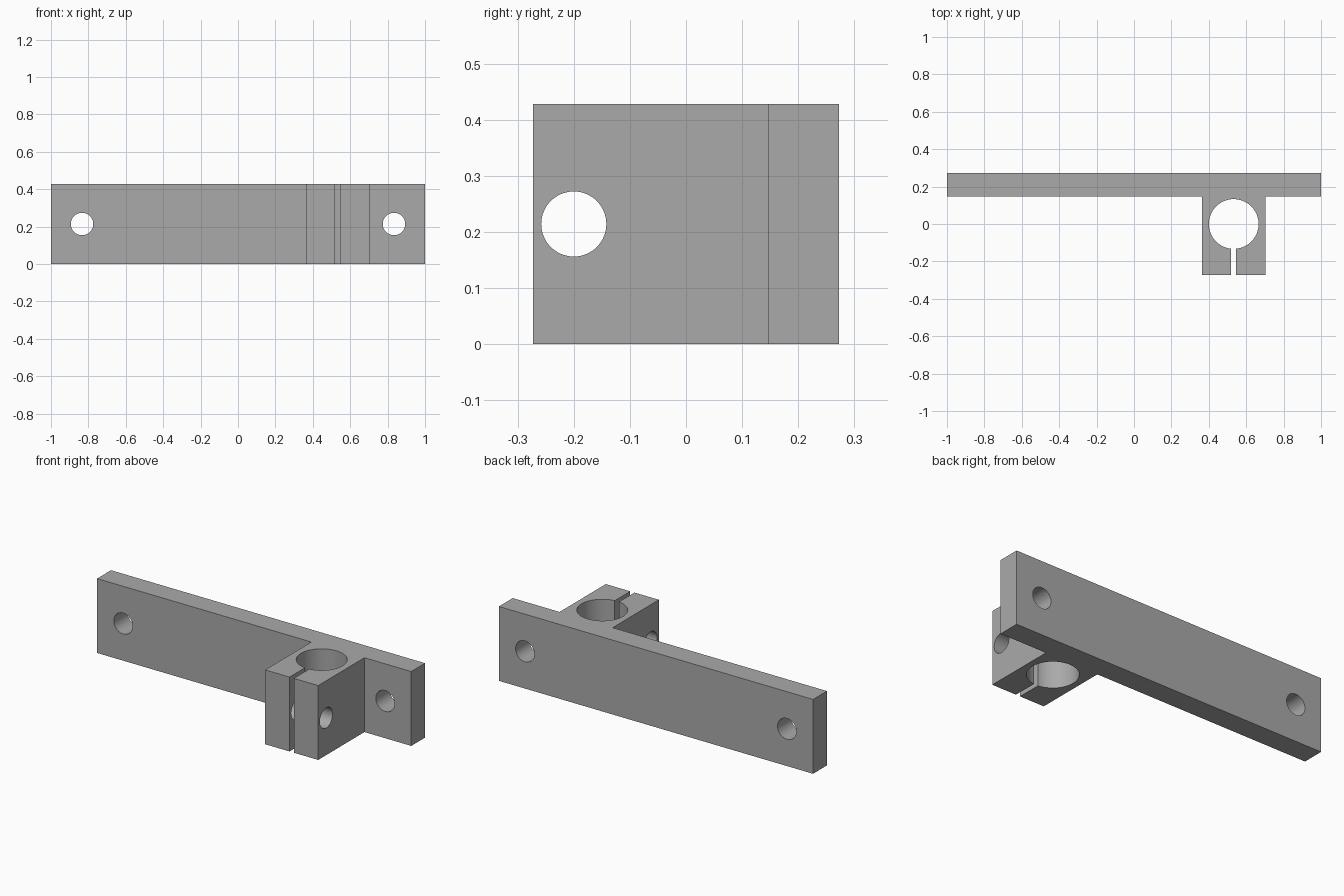
import bpy, bmesh, math

cube = bpy.data.objects.get("Cube")
if cube:
    bpy.data.objects.remove(cube, do_unlink=True)

HEIGHT = 0.428
MID = HEIGHT / 2
DEPTH = 0.273           # half of the overall depth
PLATE_FRONT = 0.147
CLAMP_X = 0.533
CLAMP_HALF = 0.169

grey = bpy.data.materials.new("plain grey")
grey.use_nodes = True
grey.diffuse_color = (0.4, 0.4, 0.4, 1)
grey.node_tree.nodes["Principled BSDF"].inputs["Base Color"].default_value = (0.4, 0.4, 0.4, 1)


def extrude_profile(name, points, height):
    bm = bmesh.new()
    face = bm.faces.new([bm.verts.new((x, y, 0)) for x, y in points])
    top = bmesh.ops.extrude_face_region(bm, geom=[face])["geom"]
    verts = [v for v in top if isinstance(v, bmesh.types.BMVert)]
    bmesh.ops.translate(bm, verts=verts, vec=(0, 0, height))
    bmesh.ops.recalc_face_normals(bm, faces=bm.faces)
    mesh = bpy.data.meshes.new(name)
    bm.to_mesh(mesh)
    bm.free()
    mesh.materials.append(grey)
    obj = bpy.data.objects.new(name, mesh)
    bpy.context.collection.objects.link(obj)
    return obj


def cut(target, cutter):
    cutter.data.materials.clear()
    cutter.data.materials.append(grey)
    mod = target.modifiers.new("cut", 'BOOLEAN')
    mod.operation = 'DIFFERENCE'
    mod.solver = 'EXACT'
    mod.object = cutter
    bpy.context.view_layer.objects.active = target
    bpy.ops.object.modifier_apply(modifier=mod.name)
    bpy.data.objects.remove(cutter, do_unlink=True)


def drill(target, location, radius, depth, rotation=(0, 0, 0)):
    bpy.ops.mesh.primitive_cylinder_add(vertices=64, radius=radius, depth=depth,
                                        location=location, rotation=rotation)
    cut(target, bpy.context.object)


# Mounting plate with the clamp block standing out of its front
left, right = CLAMP_X + CLAMP_HALF, CLAMP_X - CLAMP_HALF
bracket = extrude_profile("clamp_bracket", [
    (-1, DEPTH), (-1, PLATE_FRONT), (right, PLATE_FRONT), (right, -DEPTH),
    (left, -DEPTH), (left, PLATE_FRONT), (1, PLATE_FRONT), (1, DEPTH)], HEIGHT)

# Vertical rod bore
drill(bracket, (CLAMP_X, 0, MID), 0.133, 1)

# Clamping slot from the front into the bore
bpy.ops.mesh.primitive_cube_add(size=1, location=(CLAMP_X, -0.25, MID))
slot = bpy.context.object
slot.scale = (0.027, 0.34, 1)
cut(bracket, slot)

# Cross bolt hole through both jaws
drill(bracket, (CLAMP_X, -0.2, MID), 0.058, 0.6, (0, math.pi / 2, 0))

# Mounting holes at both ends of the plate
for side in (-1, 1):
    drill(bracket, (side * 0.834, 0.21, MID), 0.06, 0.4, (math.pi / 2, 0, 0))

# Smooth hole walls, sharp edges elsewhere
bpy.ops.object.select_all(action='DESELECT')
bracket.select_set(True)
bpy.context.view_layer.objects.active = bracket
bpy.ops.object.shade_smooth_by_angle(angle=math.radians(30))
